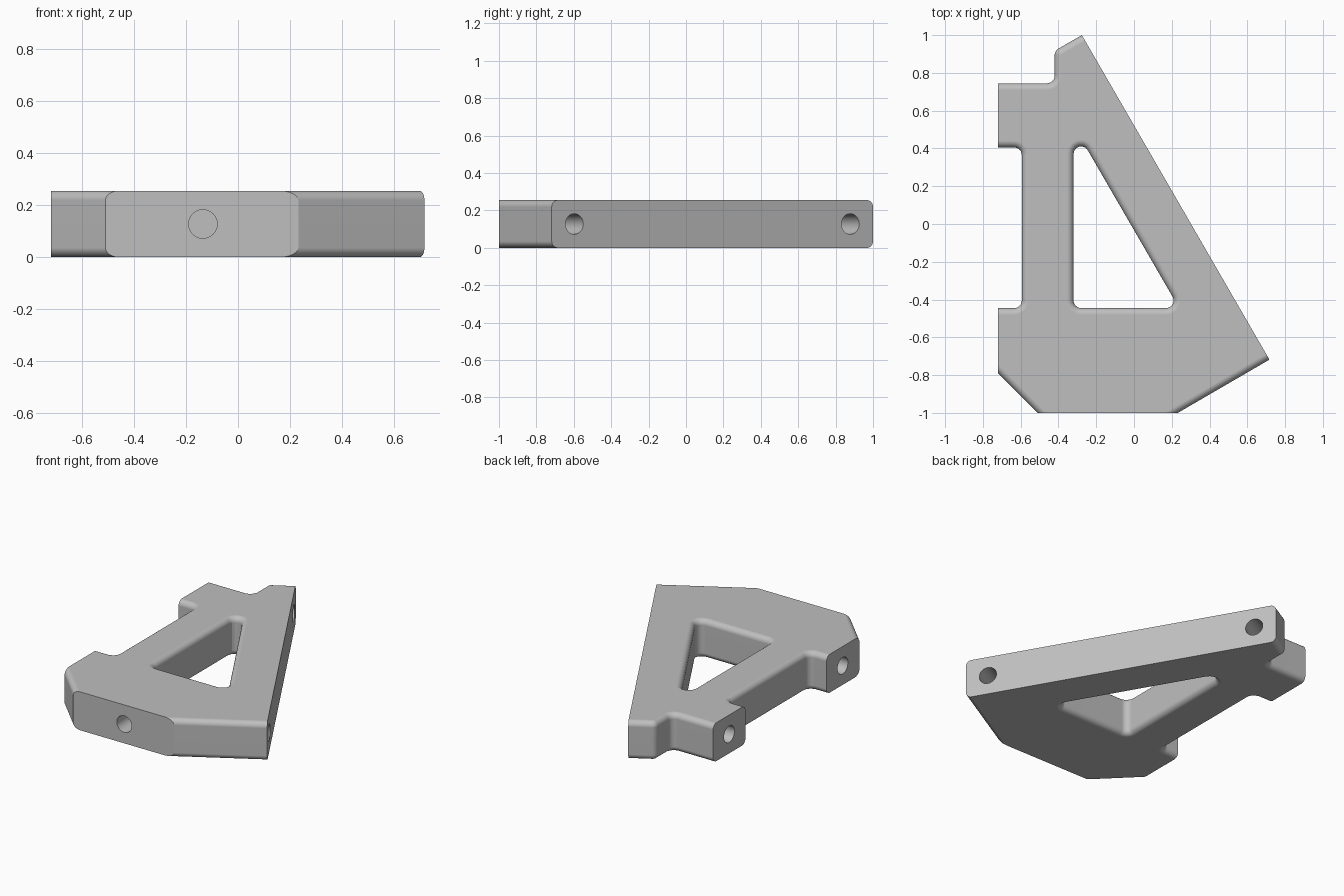
import bpy
import bmesh
from math import sin, cos, pi
from mathutils import Vector, Matrix

THICK, FILLET, CORNER, STEPS = 0.255, 0.036, 0.04, 6

cube = bpy.data.objects.get("Cube")
if cube:
    bpy.data.objects.remove(cube)

steel = bpy.data.materials.new("Plain grey")
grey = (0.52, 0.52, 0.52, 1)
steel.diffuse_color = grey
steel.use_nodes = True
steel.node_tree.nodes["Principled BSDF"].inputs["Base Color"].default_value = grey

# Outlines with the solid on the left: x, y, corner radius, and whether the
# side leaving that corner is a flat mounting face without rounded rims
ANCHOR = Vector((0.717, -0.718))
TIP = Vector((-0.276, 1.0))
outer = [
    (-0.51, -1, 0, True), (0.232, -1, 0, False),
    (ANCHOR.x, ANCHOR.y, 0, True), (TIP.x, TIP.y, 0, False),
    (-0.42, 0.917, CORNER, False), (-0.42, 0.745, CORNER, False),
    (-0.72, 0.745, 0, True), (-0.72, 0.405, 0, False),
    (-0.594, 0.405, CORNER, False), (-0.594, -0.445, CORNER, False),
    (-0.72, -0.445, 0, True), (-0.72, -0.79, 0, False),
]
window = [
    (-0.32, -0.445, CORNER, False), (-0.32, 0.52, CORNER, False),
    (0.239, -0.445, CORNER, False),
]


def ring(outline, inset):
    """Points of an outline whose rounded sides are moved inwards."""
    corners = [Vector(p[:2]) for p in outline]
    count, points = len(outline), []
    for i, p in enumerate(corners):
        before = (p - corners[i - 1]).normalized()
        after = (corners[(i + 1) % count] - p).normalized()
        n1, n2 = Vector((-before.y, before.x)), Vector((-after.y, after.x))
        solve = Matrix((n1, n2)).inverted()
        radius = outline[i][2]
        if radius:
            r = radius if before.cross(after) > 0 else -radius
            centre = p + solve @ Vector((r, r))
            points += [centre - n1.slerp(n2, k / STEPS) * (r - inset)
                       for k in range(STEPS + 1)]
        else:
            moves = [0 if outline[j][3] else inset for j in (i - 1, i)]
            points.append(p + solve @ Vector(moves))
    return points


# Rim profile from the underside to the top
quarter = [(FILLET * (1 - sin(a)), FILLET * (1 - cos(a)))
           for a in (k / STEPS * pi / 2 for k in range(STEPS + 1))]
profile = quarter + [(d, THICK - z) for d, z in reversed(quarter)]

# Bracket body: walls and rims first, then both flat sides
bm = bmesh.new()
for outline in (outer, window):
    rings = [[bm.verts.new((*p, z)) for p in ring(outline, d)]
             for d, z in profile]
    for low, high in zip(rings, rings[1:]):
        for i in range(len(low)):
            bm.faces.new((low[i - 1], low[i], high[i], high[i - 1]))
for level in (0, THICK):
    rim = [e for e in bm.edges if e.is_boundary
           and all(abs(v.co.z - level) < 1e-5 for v in e.verts)]
    bmesh.ops.triangle_fill(bm, edges=rim, use_beauty=True)
# Merge each mounting face and flat side into clean planes
bmesh.ops.recalc_face_normals(bm, faces=bm.faces)
bmesh.ops.dissolve_limit(bm, angle_limit=0.002, verts=bm.verts, edges=bm.edges)
mesh = bpy.data.meshes.new("bracket")
bm.to_mesh(mesh)
bm.free()
bracket = bpy.data.objects.new("bracket", mesh)
bpy.context.collection.objects.link(bracket)
mesh.materials.append(steel)

# Blind bolt holes: position on the face and direction into the body
slope = (TIP - ANCHOR).normalized()
inward = Vector((-slope.y, slope.x))
holes = [
    (Vector((-0.135, -1)), Vector((0, 1))),
    (Vector((-0.72, 0.575)), Vector((1, 0))),
    (Vector((-0.72, -0.615)), Vector((1, 0))),
    (ANCHOR + slope * 0.14, inward),
    (TIP - slope * 0.14, inward),
]
cutters = []
for spot, direction in holes:
    bpy.ops.mesh.primitive_cylinder_add(
        vertices=32, radius=0.055, depth=0.4, location=(*spot, THICK / 2))
    cutter = bpy.context.object
    cutter.name = "bolt_hole_cutter"
    cutter.rotation_euler = direction.to_3d().to_track_quat("Z", "Y").to_euler()
    cutter.hide_render = True
    cutter.data.materials.append(steel)
    cutters.append(cutter)
    cut = bracket.modifiers.new("bolt hole", "BOOLEAN")
    cut.object, cut.operation, cut.solver = cutter, "DIFFERENCE", "EXACT"

bpy.ops.object.select_all(action="DESELECT")
bracket.select_set(True)
bpy.context.view_layer.objects.active = bracket
for name in [m.name for m in bracket.modifiers]:
    bpy.ops.object.modifier_apply(modifier=name)
for cutter in cutters:
    bpy.data.objects.remove(cutter)

# Smooth rims with crisp mounting faces
bpy.ops.object.shade_smooth_by_angle(angle=0.42)
weighted = bracket.modifiers.new("even shading", "WEIGHTED_NORMAL")
weighted.keep_sharp = True
